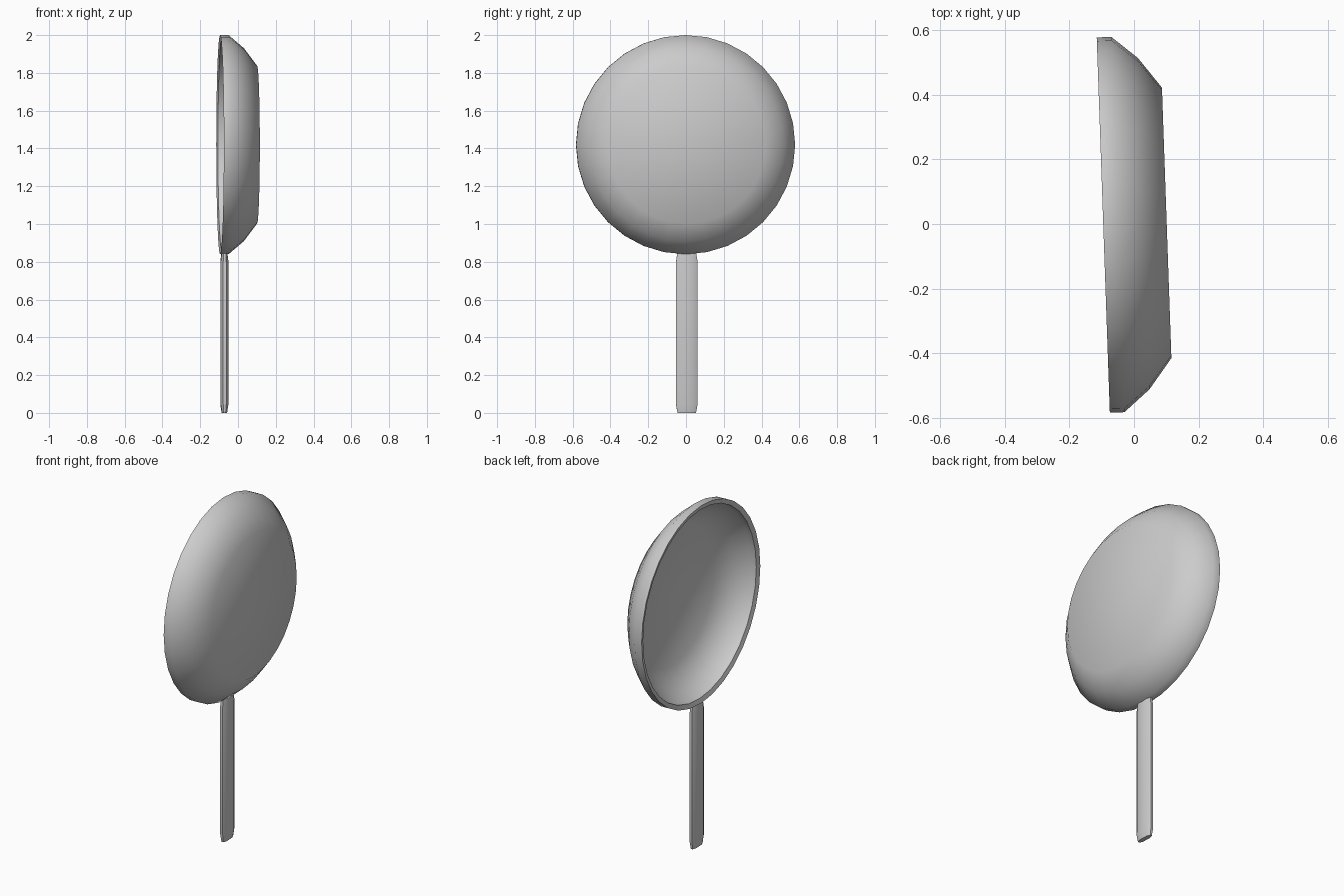
import bpy, bmesh
from math import sin, cos, pi, radians
from mathutils import Vector

if "Cube" in bpy.data.objects:
    bpy.data.objects.remove(bpy.data.objects["Cube"])

TURN = radians(2)  # the whole pan is turned slightly about z


def loft(name, rings, angle):
    """Skin a list of equal-length rings and cap both ends."""
    bm = bmesh.new()
    loops = [[bm.verts.new(p) for p in ring] for ring in rings]
    for a, b in zip(loops, loops[1:]):
        n = len(a)
        for i in range(n):
            j = (i + 1) % n
            bm.faces.new((a[i], a[j], b[j], b[i]))
    bm.faces.new(loops[0][::-1])
    bm.faces.new(loops[-1])
    bmesh.ops.recalc_face_normals(bm, faces=bm.faces)
    mesh = bpy.data.meshes.new(name)
    bm.to_mesh(mesh)
    bm.free()
    ob = bpy.data.objects.new(name, mesh)
    bpy.context.collection.objects.link(ob)
    ob.rotation_euler.z = TURN
    bpy.ops.object.select_all(action='DESELECT')
    ob.select_set(True)
    bpy.context.view_layer.objects.active = ob
    bpy.ops.object.shade_smooth_by_angle(angle=radians(angle))
    return ob


# Pan bowl: (radius, x) profile from outer base, over the rim, to inner base
profile = [(0.418, 0.101), (0.512, 0.03), (0.58, -0.05), (0.58, -0.095),
           (0.553, -0.087), (0.55, -0.055), (0.488, 0.018), (0.402, 0.083)]
SEG = 32
rings = [[Vector((x, r * cos(2 * pi * i / SEG), 1.42 + r * sin(2 * pi * i / SEG)))
          for i in range(SEG)] for r, x in profile]
loft("pan_bowl", rings, 50)

# Handle: flat eight-sided bar with tapered ends, (z, width scale, depth scale)
quarter = [(0.057, 0.008), (0.034, 0.0205)]
section = (quarter + [(-y, x) for y, x in quarter[::-1]]
           + [(-y, -x) for y, x in quarter] + [(y, -x) for y, x in quarter[::-1]])
stations = [(0, 0.86, 0.65), (0.045, 1, 1), (0.8, 1, 1), (0.86, 0.84, 0.65)]
rings = [[Vector((-0.072 + x * d, 0.0065 + y * w, z)) for y, x in section]
         for z, w, d in stations]
loft("handle", rings, 50)
